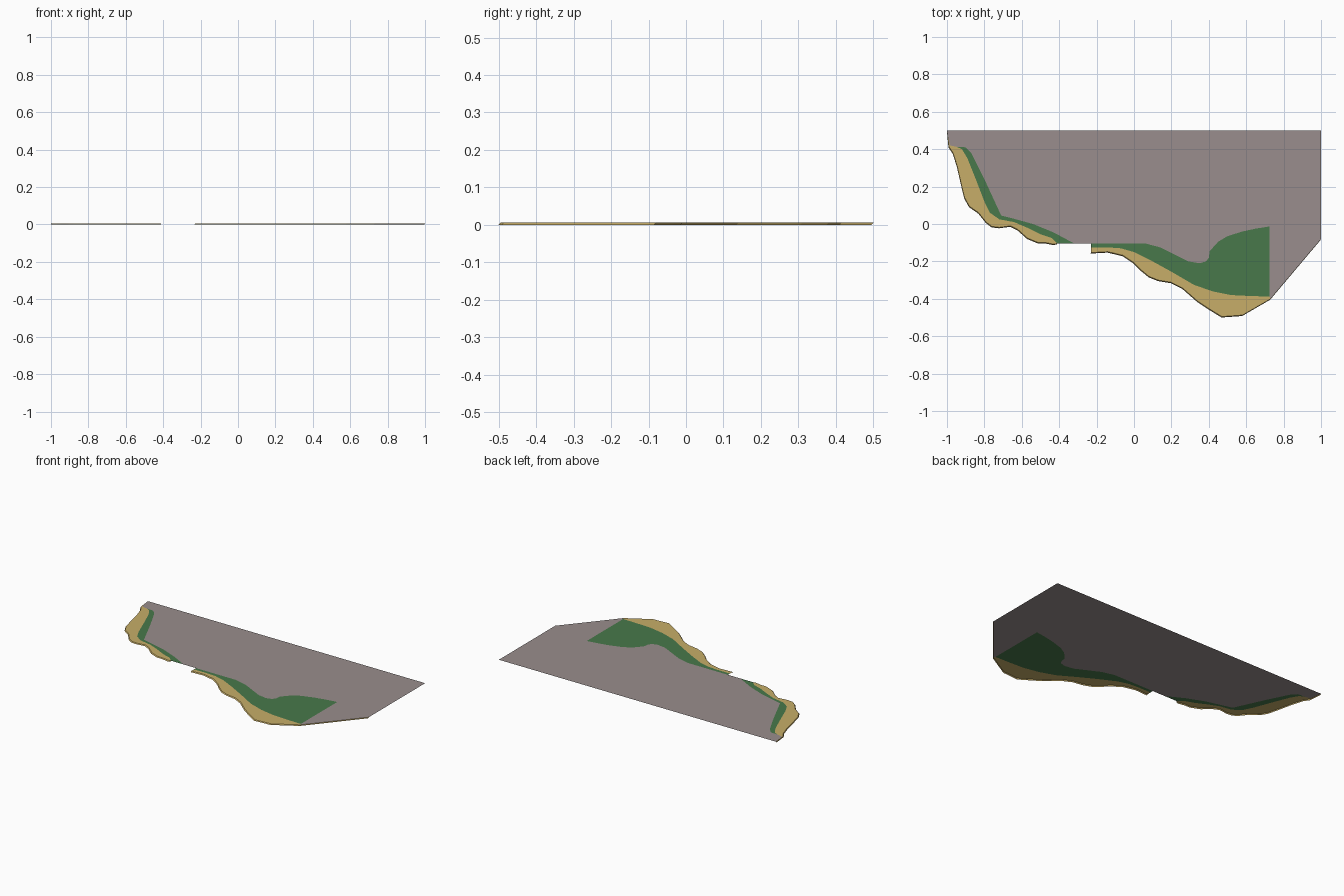
import bpy, bmesh

if "Cube" in bpy.data.objects:
    bpy.data.objects.remove(bpy.data.objects["Cube"])

H = 0.006  # height of the flat land sheet


def material(name, rgb):
    m = bpy.data.materials.new(name)
    m.diffuse_color = (*rgb, 1)
    m.use_nodes = True
    m.node_tree.nodes["Principled BSDF"].inputs["Base Color"].default_value = m.diffuse_color
    return m


ROCK = material("grey rock", (0.32, 0.27, 0.266))
SAND = material("sand", (0.57, 0.42, 0.14))
GRASS = material("grass green", (0.065, 0.19, 0.07))


def finish(name, bm, mat):
    me = bpy.data.meshes.new(name)
    bm.to_mesh(me)
    bm.free()
    me.materials.append(mat)
    bpy.context.collection.objects.link(bpy.data.objects.new(name, me))


def sheet(name, outline, mat):
    bm = bmesh.new()
    f = bm.faces.new([bm.verts.new((x, y, H)) for x, y in outline])
    f.normal_update()
    if f.normal.z < 0:
        f.normal_flip()
    bmesh.ops.triangulate(bm, faces=[f])
    finish(name, bm, mat)


def skirt(name, line, mat):
    # narrow, steep edge dropping from the shoreline to the ground
    bm = bmesh.new()
    top = [bm.verts.new((x, y, H)) for x, y in line]
    low = [bm.verts.new((max(x - 0.002, -1), y - 0.005, 0)) for x, y in line]
    for i in range(len(line) - 1):
        bm.faces.new((top[i], low[i], low[i + 1], top[i + 1]))
    finish(name, bm, mat)


# West shore: waterline, sand/grass border, grass/rock border
west_coast = [(-1, .5), (-.99, .415), (-.967, .38), (-.945, .31), (-.92, .2),
              (-.905, .14), (-.88, .095), (-.83, .06), (-.79, .01), (-.76, -.013),
              (-.72, -.018), (-.66, -.01), (-.62, -.03), (-.57, -.075),
              (-.51, -.1), (-.47, -.1), (-.43, -.108), (-.41, -.104)]
west_start = [(-.985, .42), (-.95, .413)]
west_sand = [(-.92, .4), (-.89, .35), (-.85, .25), (-.8, .12), (-.77, .06),
             (-.72, .025), (-.64, .01), (-.57, -.02), (-.5, -.055),
             (-.44, -.075), (-.41, -.104)]
west_grass = [(-.9, .41), (-.87, .38), (-.8, .24), (-.74, .11), (-.71, .045),
              (-.65, .03), (-.54, 0), (-.43, -.045), (-.32, -.104)]

# East shore, same three lines
east_coast = [(-.23, -.153), (-.14, -.148), (-.06, -.167), (0, -.207), (.04, -.247),
              (.08, -.28), (.13, -.3), (.2, -.312), (.26, -.342), (.34, -.412),
              (.4, -.452), (.47, -.495), (.58, -.487), (.73, -.4)]
east_sand = [(-.23, -.125), (-.14, -.125), (-.07, -.13), (0, -.15), (.1, -.2),
             (.2, -.255), (.32, -.325), (.42, -.36), (.52, -.38), (.62, -.385),
             (.725, -.388)]
east_grass = [(-.23, -.104), (.06, -.104), (.14, -.125), (.22, -.165), (.29, -.2),
              (.35, -.21), (.385, -.2), (.4, -.18), (.405, -.145), (.45, -.095),
              (.5, -.065), (.58, -.04), (.65, -.025), (.725, -.013)]
cliff = [(.73, -.4), (1, -.08)]

# Beaches
sheet("west_beach", west_coast + (west_start + west_sand[:-1])[::-1], SAND)
sheet("east_beach", east_coast + east_sand[::-1], SAND)

# Grass strips
sheet("west_grass", west_start[1:] + west_sand + west_grass[::-1], GRASS)
sheet("east_grass", east_sand + east_grass[::-1], GRASS)

# Rock plateau
sheet("rock_plateau", [(-1, .5)] + west_start + west_grass + east_grass
      + east_sand[-1:] + cliff + [(1, .5)], ROCK)

# Sandy edges along the water
skirt("west_shore_edge", west_coast, SAND)
skirt("east_shore_edge", east_coast + cliff[1:], SAND)
